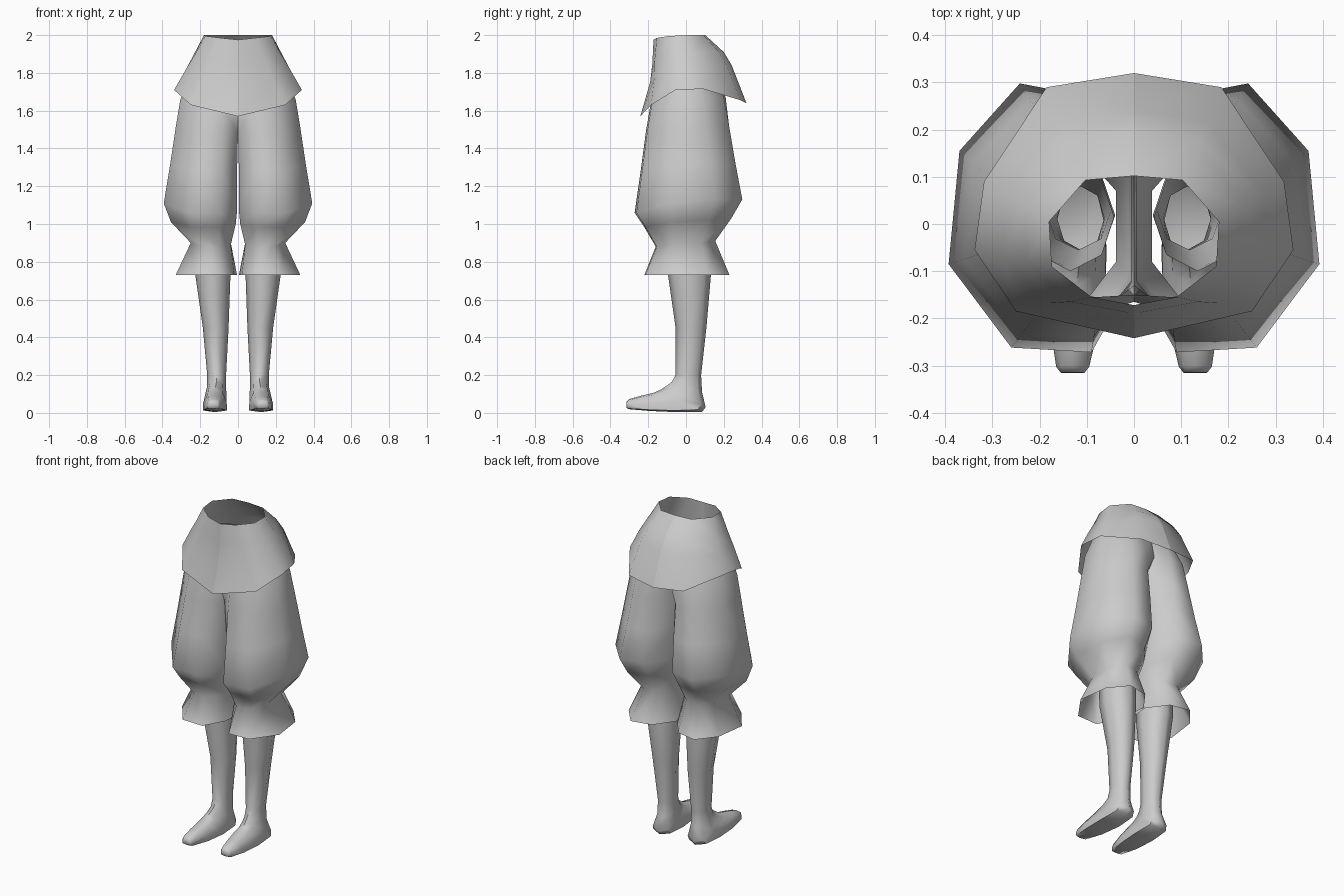
import bpy, bmesh, math

cube = bpy.data.objects.get("Cube")
if cube:
    bpy.data.objects.remove(cube, do_unlink=True)

mat = bpy.data.materials.new("plain grey")
mat.use_nodes = True
GREY = (0.6, 0.6, 0.6, 1)
mat.diffuse_color = GREY
mat.node_tree.nodes["Principled BSDF"].inputs["Base Color"].default_value = GREY


def finish(name, bm, angle, mirror=False):
    """Turn a bmesh into a smooth shaded object, mirrored over x if asked."""
    if mirror:
        bmesh.ops.mirror(bm, geom=bm.verts[:] + bm.edges[:] + bm.faces[:],
                         axis='X', merge_dist=0.001)
    me = bpy.data.meshes.new(name)
    bm.to_mesh(me)
    bm.free()
    me.materials.append(mat)
    ob = bpy.data.objects.new(name, me)
    bpy.context.collection.objects.link(ob)
    bpy.ops.object.select_all(action='DESELECT')
    ob.select_set(True)
    bpy.context.view_layer.objects.active = ob
    bpy.ops.object.shade_smooth_by_angle(angle=math.radians(angle))
    return ob


def loft(bm, rings, closed=True):
    """Bridge rings given from top to bottom, clockwise from above."""
    rows = [[bm.verts.new(p) for p in r] for r in rings]
    for a, b in zip(rows, rows[1:]):
        n = len(a)
        for i in range(n if closed else n - 1):
            j = (i + 1) % n
            bm.faces.new((a[i], a[j], b[j], b[i]))
    return rows


# Tunic skirt: half rings from centre back round the left side to centre front
skirt = [
    [(0, .102, 2), (.103, .093, 2), (.18, .005, 2),
     (.174, -.09, 1.995), (.09, -.155, 1.985), (0, -.172, 1.975)],
    [(0, .20, 1.91), (.135, .175, 1.91), (.23, .035, 1.905),
     (.226, -.08, 1.90), (.135, -.165, 1.88), (0, -.178, 1.85)],
    [(0, .242, 1.84), (.158, .215, 1.84), (.275, .06, 1.82),
     (.275, -.07, 1.82), (.18, -.168, 1.77), (0, -.19, 1.75)],
    [(0, .32, 1.64), (.185, .29, 1.655), (.318, .09, 1.715),
     (.338, -.055, 1.71), (.25, -.185, 1.63), (0, -.242, 1.57)],
]
bm = bmesh.new()
loft(bm, skirt, closed=False)
finish("tunic_skirt", bm, 50, mirror=True)

# Breeches: rings run back inner, back, sides, front, front inner
hips = [
    [(0, .14, 1.82), (.09, .15, 1.82), (.16, .13, 1.82), (.235, .06, 1.82),
     (.235, -.06, 1.82), (.15, -.145, 1.80), (.08, -.155, 1.80), (0, -.15, 1.78)],
    [(0, .175, 1.66), (.09, .21, 1.67), (.185, .20, 1.67), (.29, .09, 1.67),
     (.305, -.06, 1.66), (.20, -.18, 1.64), (.08, -.19, 1.62), (0, -.165, 1.58)],
    [(0, .10, 1.56), (.09, .228, 1.52), (.20, .228, 1.52), (.315, .105, 1.52),
     (.33, -.065, 1.51), (.215, -.205, 1.49), (.08, -.212, 1.49), (0, -.13, 1.48)],
]
leg = [
    hips[-1],
    [(.005, .11, 1.32), (.09, .25, 1.32), (.22, .262, 1.32), (.342, .13, 1.32),
     (.36, -.075, 1.31), (.237, -.232, 1.28), (.085, -.24, 1.28), (.005, -.12, 1.28)],
    [(.004, .12, 1.12), (.095, .27, 1.13), (.242, .298, 1.13), (.37, .155, 1.13),
     (.393, -.085, 1.11), (.26, -.262, 1.06), (.09, -.272, 1.06), (.004, -.12, 1.08)],
    [(.012, .10, 1.01), (.10, .215, 1.03), (.23, .24, 1.03), (.335, .12, 1.02),
     (.355, -.08, 1.01), (.245, -.215, .985), (.10, -.222, .985), (.012, -.11, 1.0)],
    [(.038, .07, .90), (.10, .14, .91), (.18, .155, .91), (.24, .08, .90),
     (.25, -.06, .90), (.19, -.155, .88), (.10, -.16, .88), (.038, -.08, .89)],
    [(.005, .09, .73), (.09, .205, .73), (.215, .23, .73), (.305, .12, .73),
     (.33, -.07, .73), (.225, -.215, .73), (.09, -.22, .73), (.02, -.10, .73)],
]
bm = bmesh.new()
loft(bm, hips, closed=False)
loft(bm, leg)
bmesh.ops.remove_doubles(bm, verts=bm.verts, dist=0.0005)
finish("breeches", bm, 65, mirror=True)


def tilted_ring(front, back, xc, w, flare=0, power=1.0):
    """Ring spanning two (y, z) points; flare widens the back (sole) side."""
    out = []
    for k in range(8):
        a = math.tau * k / 8
        c, s = math.cos(a), math.sin(a)
        c = math.copysign(abs(c) ** power, c) if abs(c) > 1e-6 else 0
        s = math.copysign(abs(s) ** power, s) if abs(s) > 1e-6 else 0
        x = xc + s * w * (1 + flare * c)
        t = (1 + c) / 2
        out.append((x, front[0] + (back[0] - front[0]) * t,
                    front[1] + (back[1] - front[1]) * t))
    return out


# Lower leg, heel, instep and toe as one tube per side
tube = [
    ((-.10, .88), (.13, .88), .135, .092),
    ((-.095, .73), (.132, .73), .133, .093),
    ((-.055, .45), (.108, .45), .118, .068),
    ((-.055, .2), (.08, .2), .113, .05),
    ((-.075, .165), (.085, .11), .114, .05, .05),
    ((-.10, .145), (.104, .03), .118, .058, .2, .8),
    ((-.13, .125), (.085, .005), .121, .06, .25, .65),
    ((-.17, .107), (-.05, .004), .122, .062, .3, .55),
    ((-.24, .09), (-.19, .01), .126, .052, .3, .5),
    ((-.30, .073), (-.305, .02), .13, .035, .15, .5),
    ((-.315, .06), (-.316, .028), .13, .025, 0, .5),
]
bm = bmesh.new()
rows = loft(bm, [tilted_ring(*r) for r in tube])
bm.faces.new(rows[-1])
finish("lower_legs_and_feet", bm, 60, mirror=True)
